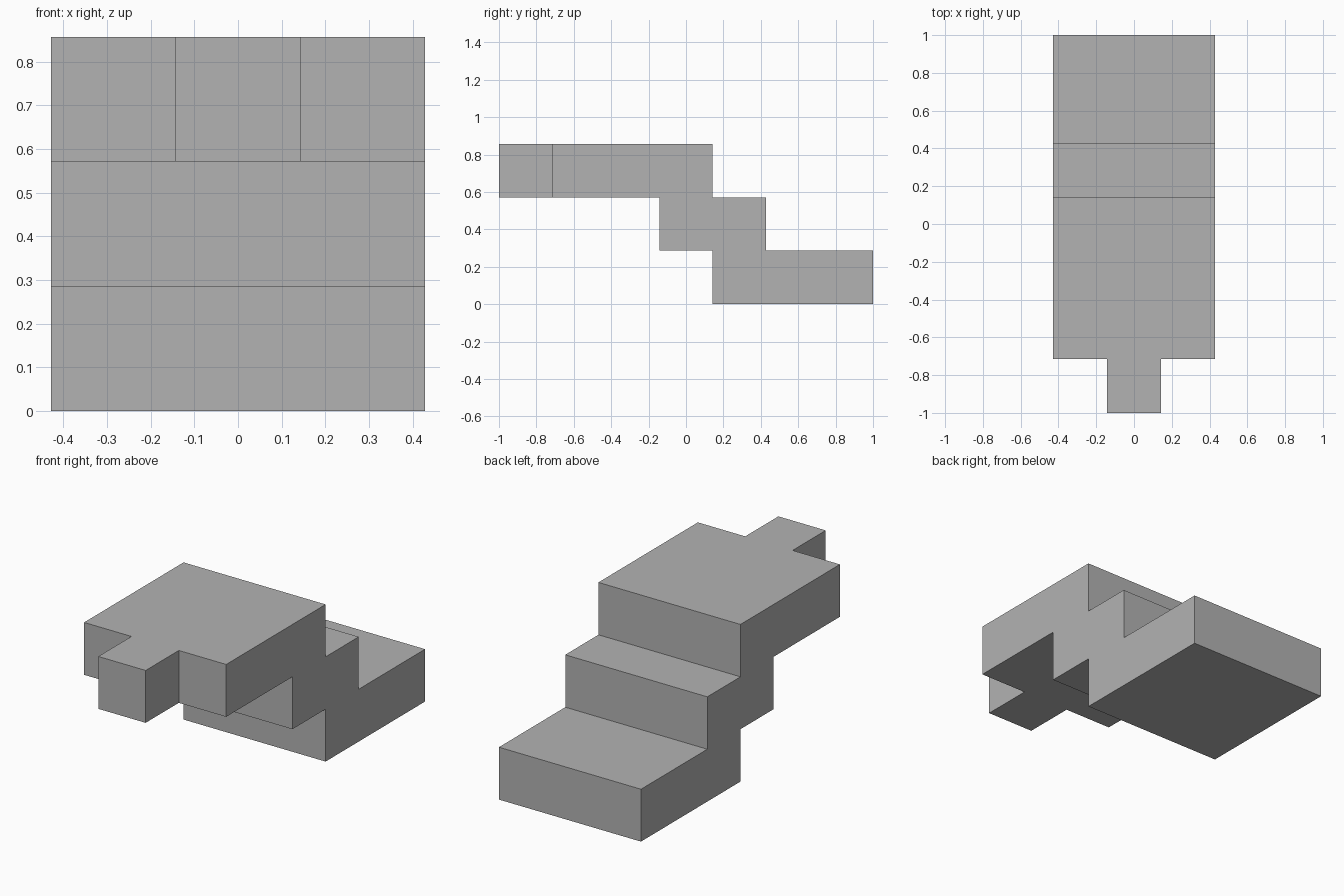
import bpy
import bmesh

cube = bpy.data.objects.get("Cube")
if cube:
    bpy.data.objects.remove(cube, do_unlink=True)

U = 2 / 7        # one module of the stair
HALF = 1.5       # half the stair width, in modules

# Material
grey = bpy.data.materials.new("plain_grey")
grey.use_nodes = True
colour = (0.45, 0.45, 0.45, 1)
grey.diffuse_color = colour
grey.node_tree.nodes["Principled BSDF"].inputs["Base Color"].default_value = colour

# Side profile (y, z) of the three overlapping slabs
profile = [(0.5, 0), (3.5, 0), (3.5, 1), (1.5, 1), (1.5, 2), (0.5, 2),
           (0.5, 3), (-2.5, 3), (-2.5, 2), (-0.5, 2), (-0.5, 1), (0.5, 1)]

bm = bmesh.new()
side = bm.faces.new([bm.verts.new((-HALF, y, z)) for y, z in profile])
swept = bmesh.ops.extrude_face_region(bm, geom=[side])["geom"]
bmesh.ops.translate(bm, vec=(2 * HALF, 0, 0),
                    verts=[v for v in swept if isinstance(v, bmesh.types.BMVert)])

# Front tab: cut out the middle third of the front face and pull it forward
for x in (-0.5, 0.5):
    bmesh.ops.bisect_plane(bm, geom=bm.verts[:] + bm.edges[:] + bm.faces[:],
                           plane_co=(x, 0, 0), plane_no=(1, 0, 0))
front = min(bm.faces, key=lambda f: (round(f.calc_center_median().y, 3),
                                     abs(f.calc_center_median().x)))
pulled = bmesh.ops.extrude_face_region(bm, geom=[front])["geom"]
bmesh.ops.translate(bm, vec=(0, -1, 0),
                    verts=[v for v in pulled if isinstance(v, bmesh.types.BMVert)])
if front.is_valid:
    bm.faces.remove(front)

# Tidy flat regions, then scale to size
bmesh.ops.dissolve_limit(bm, angle_limit=0.01, verts=bm.verts[:], edges=bm.edges[:])
bmesh.ops.recalc_face_normals(bm, faces=bm.faces[:])
bmesh.ops.scale(bm, vec=(U, U, U), verts=bm.verts[:])

mesh = bpy.data.meshes.new("stepped_block")
bm.to_mesh(mesh)
bm.free()
mesh.materials.append(grey)
block = bpy.data.objects.new("stepped_block", mesh)
bpy.context.collection.objects.link(block)
